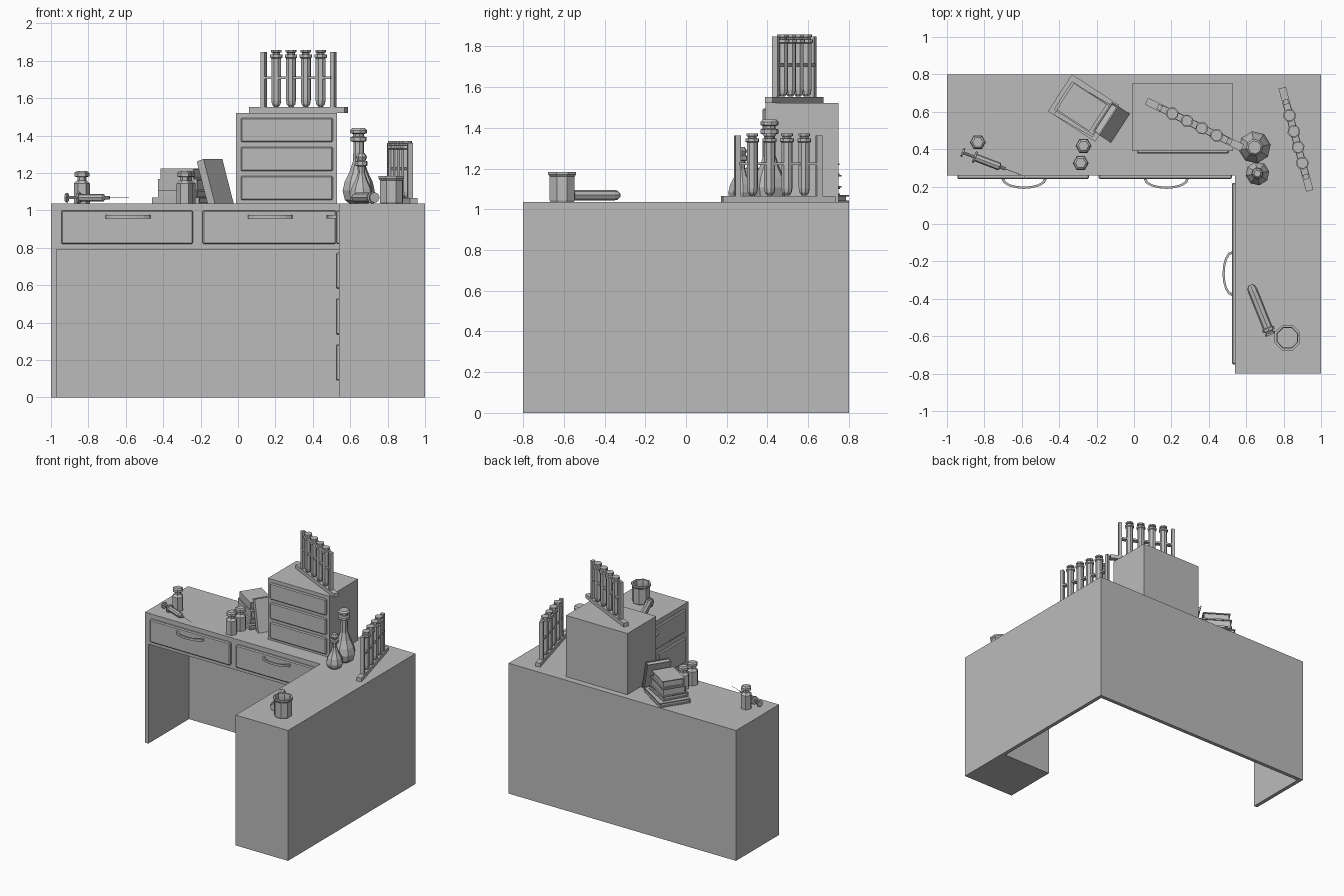
import bpy, bmesh
from math import sin, cos, pi, radians
from mathutils import Matrix, Vector

cube = bpy.data.objects.get("Cube")
if cube:
    bpy.data.objects.remove(cube, do_unlink=True)

grey = bpy.data.materials.new("plain grey")
grey.use_nodes = True
GREY = (0.5, 0.5, 0.5, 1)
grey.diffuse_color = GREY
grey.node_tree.nodes["Principled BSDF"].inputs["Base Color"].default_value = GREY

TOP = 1.036      # worktop height
APRON = 0.79     # underside of the drawer band
WING = 0.54      # inner face of the side wing


def finish(name, bm, matrix=Matrix()):
    bmesh.ops.recalc_face_normals(bm, faces=bm.faces)
    mesh = bpy.data.meshes.new(name)
    bm.to_mesh(mesh)
    bm.free()
    mesh.materials.append(grey)
    obj = bpy.data.objects.new(name, mesh)
    obj.matrix_world = matrix
    bpy.context.collection.objects.link(obj)
    return obj


def box(name, x, y, z, matrix=Matrix(), bevel=0):
    """Box from (min, max) pairs."""
    bm = bmesh.new()
    bmesh.ops.create_cube(bm, size=1)
    for v in bm.verts:
        v.co = [lo + (c + 0.5) * (hi - lo) for c, (lo, hi) in zip(v.co, (x, y, z))]
    obj = finish(name, bm, matrix)
    if bevel:
        mod = obj.modifiers.new("bevel", "BEVEL")
        mod.width, mod.segments = bevel, 1
    return obj


def prism(name, outline, z0, z1, matrix=Matrix()):
    bm = bmesh.new()
    face = bm.faces.new([bm.verts.new((x, y, z0)) for x, y in outline])
    ext = bmesh.ops.extrude_face_region(bm, geom=[face])["geom"]
    verts = [g for g in ext if isinstance(g, bmesh.types.BMVert)]
    bmesh.ops.translate(bm, verts=verts, vec=(0, 0, z1 - z0))
    return finish(name, bm, matrix)


def lathe(name, profile, sides, matrix=Matrix()):
    """Faceted turned shape from (radius, height) points, capped at both ends."""
    bm = bmesh.new()
    rings = [[bm.verts.new((r * cos(2 * pi * i / sides), r * sin(2 * pi * i / sides), z))
              for i in range(sides)] for r, z in profile]
    for a, b in zip(rings, rings[1:]):
        for i in range(sides):
            j = (i + 1) % sides
            bm.faces.new((a[i], a[j], b[j], b[i]))
    bm.faces.new(rings[0])
    bm.faces.new(rings[-1])
    return finish(name, bm, matrix)


def place(x, y, z, turn=0):
    return Matrix.Translation((x, y, z)) @ Matrix.Rotation(radians(turn), 4, "Z")


def handle(name, matrix):
    """Bowed pull, ends on local y=0, bulging to -y."""
    angles = [pi * i / 8 for i in range(9)]
    outer = [(0.12 * cos(a), -0.052 * sin(a)) for a in angles]
    inner = [(0.105 * cos(a), -0.04 * sin(a)) for a in reversed(angles)]
    prism(name, outer + inner, -0.009, 0.009, matrix)


# Desk carcass: L-shaped drawer band, thin outer panels, solid pedestal
prism("desk_top", [(-1, 0.26), (WING, 0.26), (WING, -0.8), (1, -0.8), (1, 0.8), (-1, 0.8)],
      APRON, TOP)
box("left_panel", (-1, -0.97), (0.26, 0.8), (0, APRON))
box("back_panel", (-0.97, 1), (0.77, 0.8), (0, APRON))
box("right_panel", (0.97, 1), (-0.36, 0.77), (0, APRON))
box("pedestal", (WING, 1), (-0.8, -0.36), (0, APRON))

# Drawer fronts and handles on the main desk
for side, x0, x1 in (("left_end", -0.945, -0.24), ("middle", -0.19, 0.525)):
    box(side + "_drawer", (x0, x1), (0.24, 0.27), (0.82, 1.0), bevel=0.007)
    handle(side + "_handle", place((x0 + x1) / 2 + 0.005, 0.24, 0.967))

# Wing drawers: one wide on top, three short below
box("wing_drawer", (0.523, 0.55), (-0.75, 0.22), (0.82, 1.0), bevel=0.007)
handle("wing_handle", place(0.525, -0.265, 0.967, -90))
for i in range(3):
    z = 0.09 + i * 0.245
    box("pedestal_drawer", (0.523, 0.55), (-0.75, -0.41), (z, z + 0.195), bevel=0.007)

# Small cabinet on the worktop
box("cabinet", (-0.01, 0.53), (0.39, 0.75), (TOP, 1.522))
for i in range(3):
    z = 1.055 + i * 0.155
    box("cabinet_drawer", (0.015, 0.508), (0.376, 0.4), (z, z + 0.13), bevel=0.007)

# Test tubes: body, lip and stopper in one profile
TUBE = [(0.012, 0.0), (0.024, 0.014), (0.028, 0.035), (0.028, 0.26), (0.035, 0.265),
        (0.035, 0.28), (0.022, 0.282), (0.022, 0.29), (0.03, 0.293), (0.03, 0.305)]


def tube_rack(label, matrix):
    box(label + "_base", (-0.285, 0.285), (-0.02, 0.02), (0, 0.03), matrix)
    for x in (-0.207, 0.207):
        box(label + "_post", (x - 0.013, x + 0.013), (-0.014, 0.014), (0.03, 0.325), matrix)
    box(label + "_rail", (-0.2, 0.2), (-0.018, 0.018), (0.18, 0.194), matrix)
    for i in range(4):
        lathe(label + "_tube", TUBE, 8,
              matrix @ Matrix.Translation(((i - 1.5) * 0.088, 0, 0.031)))


tube_rack("upper_rack", place(0.323, 0.532, 1.522, -26))
tube_rack("side_rack", place(0.866, 0.453, TOP, -75))

# Loose tube lying on the wing
lathe("loose_tube", TUBE, 8, place(0.622, -0.325, TOP + 0.033, -68)
      @ Matrix.Rotation(pi / 2, 4, "Y") @ Matrix.Scale(0.95, 4))

# Flasks
lathe("large_flask", [(0.05, 0), (0.075, 0.02), (0.087, 0.07), (0.075, 0.12), (0.05, 0.17),
                      (0.03, 0.23), (0.028, 0.33), (0.044, 0.335), (0.044, 0.355),
                      (0.03, 0.36), (0.03, 0.372), (0.046, 0.378), (0.046, 0.392),
                      (0.035, 0.404)], 8, place(0.645, 0.41, TOP, 10))
lathe("small_flask", [(0.035, 0), (0.058, 0.02), (0.064, 0.045), (0.054, 0.085), (0.03, 0.13),
                      (0.019, 0.165), (0.022, 0.2), (0.034, 0.205), (0.034, 0.225),
                      (0.022, 0.23), (0.03, 0.25), (0.018, 0.27)],
      8, place(0.66, 0.27, TOP, 10))

# Open beaker
lathe("beaker", [(0.062, 0), (0.066, 0.008), (0.066, 0.125), (0.074, 0.135), (0.074, 0.148),
                 (0.06, 0.148), (0.057, 0.12), (0.057, 0.012)], 8, place(0.82, -0.608, TOP, 22))

# Lidded jars
for x, y in ((-0.835, 0.437), (-0.27, 0.418), (-0.285, 0.325)):
    lathe("jar", [(0.043, 0), (0.043, 0.108), (0.024, 0.125), (0.024, 0.142),
                  (0.04, 0.146), (0.04, 0.165), (0.028, 0.174)], 6, place(x, y, TOP))

# Syringe: plunger, barrel and needle along one axis
axis = place(-0.92, 0.384, TOP + 0.032, -21) @ Matrix.Rotation(pi / 2, 4, "Y")
lathe("syringe", [(0.025, 0), (0.025, 0.01), (0.008, 0.011), (0.008, 0.068), (0.032, 0.069),
                  (0.032, 0.079), (0.021, 0.08), (0.021, 0.215), (0.009, 0.222),
                  (0.009, 0.25), (0.002, 0.252), (0.001, 0.36)], 8, axis)


def book(name, length, width, thick, matrix):
    """Two boards, a spine on -x and an inset page block, centred in plan."""
    l, w, t = length / 2, width / 2, 0.007
    box(name + "_lower_cover", (-l, l), (-w, w), (0, t), matrix)
    box(name + "_upper_cover", (-l, l), (-w, w), (thick - t, thick), matrix)
    box(name + "_spine", (-l, l), (-w, -w + t), (t, thick - t), matrix)
    box(name + "_pages", (-l + 0.01, l - 0.01), (-w + t, w - 0.01), (t, thick - t), matrix)


# Stack of books
height = TOP
for dx, dy, length, width, thick, turn in ((-0.27, 0.62, 0.3, 0.235, 0.034, -33),
                                           (-0.275, 0.61, 0.24, 0.2, 0.036, -30),
                                           (-0.275, 0.62, 0.25, 0.18, 0.062, -33),
                                           (-0.28, 0.625, 0.21, 0.17, 0.056, -33)):
    book("stacked_book", length, width, thick, place(dx, dy, height, turn))
    height += thick

# Book leaning on the stack
book("leaning_book", 0.25, 0.185, 0.045,
     place(-0.073, 0.512, TOP, -33) @ Matrix.Rotation(radians(-17), 4, "Y")
     @ Matrix.Translation((-0.045, 0, 0.125)) @ Matrix.Rotation(pi / 2, 4, "Y")
     )
